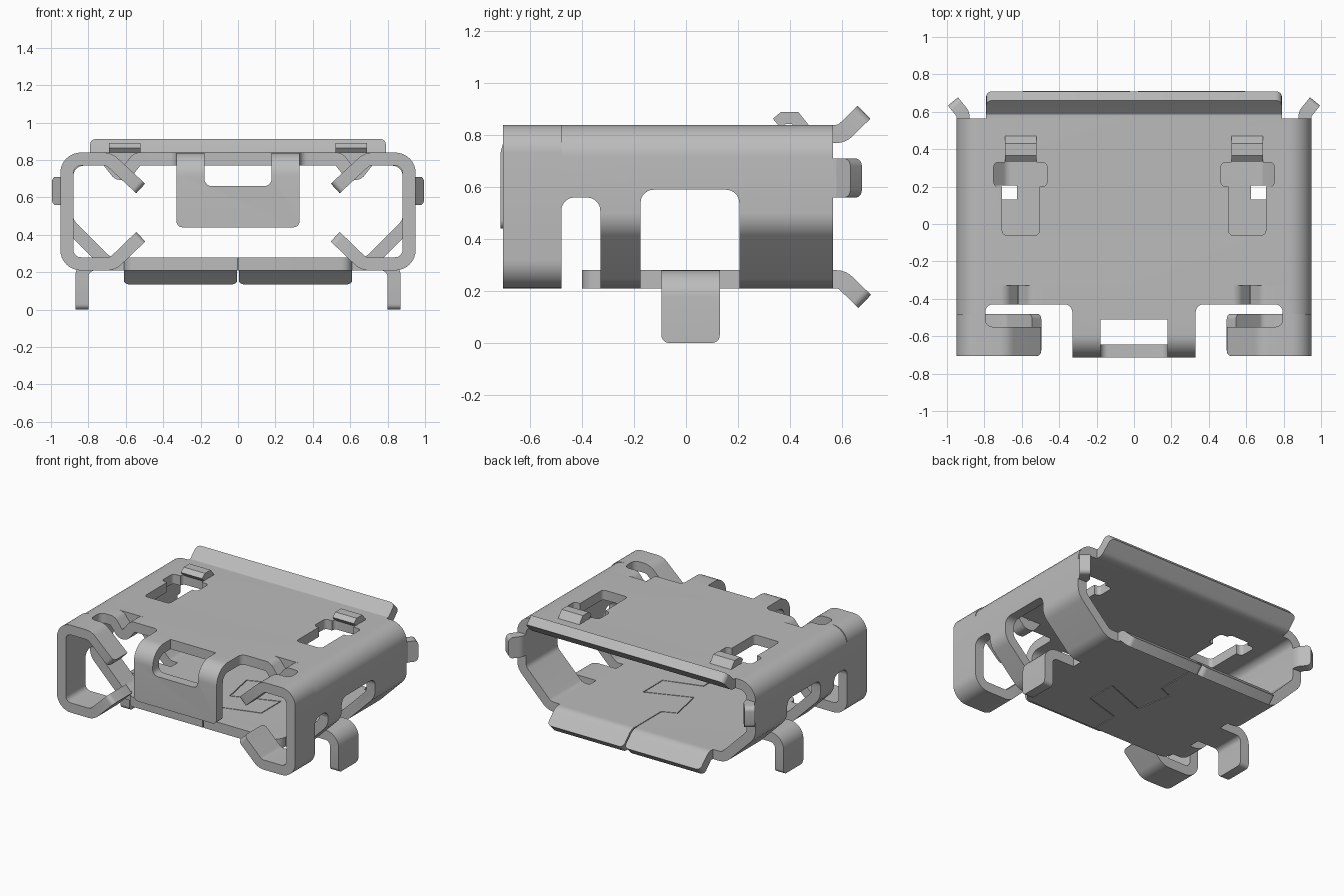
import bpy, bmesh, math
from mathutils import Vector

if "Cube" in bpy.data.objects:
    bpy.data.objects.remove(bpy.data.objects["Cube"])

T = 0.07                      # sheet thickness
TOP, BOTTOM, SIDE = 0.805, 0.245, 0.915   # sheet centre lines
BACK = 0.565

steel = bpy.data.materials.new("grey_steel")
steel.use_nodes = True
steel.diffuse_color = (0.5, 0.5, 0.5, 1)
steel.node_tree.nodes["Principled BSDF"].inputs["Base Color"].default_value = (0.5, 0.5, 0.5, 1)


def fillet(path, radius, closed, steps=8):
    """Round the corners of a 2D path."""
    pts = [Vector(p) for p in path]
    n, out = len(pts), []
    for i, p in enumerate(pts):
        if radius == 0 or (not closed and i in (0, n - 1)):
            out.append(p)
            continue
        a = (pts[i - 1] - p).normalized()
        b = (pts[(i + 1) % n] - p).normalized()
        half = a.angle(b) / 2
        centre = p + (a + b).normalized() * radius / math.sin(half)
        start = p + a * radius / math.tan(half) - centre
        end = p + b * radius / math.tan(half) - centre
        sweep = math.pi - 2 * half
        for k in range(steps + 1):
            t = k / steps
            out.append(centre + (start * math.sin((1 - t) * sweep)
                                 + end * math.sin(t * sweep)) / math.sin(sweep))
    return out


def finish(name, bm):
    bmesh.ops.recalc_face_normals(bm, faces=bm.faces)
    me = bpy.data.meshes.new(name)
    bm.to_mesh(me)
    bm.free()
    me.materials.append(steel)
    ob = bpy.data.objects.new(name, me)
    bpy.context.collection.objects.link(ob)
    return ob


def place(axis, u, v, w):
    return {"x": (w, u, v), "y": (u, w, v), "z": (u, v, w)}[axis]


def sheet(name, path, axis, lo, hi, bend=0.0, thick=T, closed=False, rounds=0.0, ends=(0, 1), sides=(0, 1)):
    """Bent strip: a centre line with thickness, extruded along an axis."""
    pts = fillet(path, bend, closed)
    n = len(pts)
    bm = bmesh.new()
    rings = []
    for i, p in enumerate(pts):
        prev = pts[i - 1] if closed or i else None
        nxt = pts[(i + 1) % n] if closed or i < n - 1 else None
        d1 = (p - prev).normalized() if prev else (nxt - p).normalized()
        d2 = (nxt - p).normalized() if nxt else d1
        m = (d1 + d2).normalized()
        off = Vector((-m.y, m.x)) * (thick / 2 / m.dot(d1))
        rings.append([bm.verts.new(place(axis, *q, w))
                      for q, w in ((p + off, lo), (p - off, lo), (p - off, hi), (p + off, hi))])
    for i in range(n if closed else n - 1):
        a, b = rings[i], rings[(i + 1) % n]
        for k in range(4):
            bm.faces.new((a[k], a[(k + 1) % 4], b[(k + 1) % 4], b[k]))
    if not closed:
        bm.faces.new(rings[0])
        bm.faces.new(rings[-1])
        if rounds:
            edges = [bm.edges.get(rings[-e][2 * s:2 * s + 2]) for e in ends for s in sides]
            bmesh.ops.bevel(bm, geom=edges, offset=rounds, segments=5, profile=0.5, affect="EDGES")
    return finish(name, bm)


def cutter(axis, x, y, z, r=0.04):
    """Block with rounded edges along one axis."""
    bm = bmesh.new()
    bmesh.ops.create_cube(bm, size=1)
    for v in bm.verts:
        v.co = [(r_[0] + r_[1]) / 2 + c * (r_[1] - r_[0]) for c, r_ in zip(v.co, (x, y, z))]
    k = "xyz".index(axis)
    edges = [e for e in bm.edges if abs(e.verts[0].co[k] - e.verts[1].co[k]) > 1e-4]
    bmesh.ops.bevel(bm, geom=edges, offset=r, segments=5, profile=0.5, affect="EDGES")
    return finish("cutter", bm)


def cut(targets, tool):
    for ob in targets:
        mod = ob.modifiers.new("cut", "BOOLEAN")
        mod.operation, mod.solver, mod.object = "DIFFERENCE", "EXACT", tool
        bpy.context.view_layer.objects.active = ob
        bpy.ops.object.modifier_apply(modifier=mod.name)
    bpy.data.objects.remove(tool)


def span(s, a, b):
    return tuple(sorted((s * a, s * b)))


def flip(path, s):
    return [(s * u, v) for u, v in path]


# Main shell with slanted lower corners
half = [(SIDE, TOP), (SIDE, 0.465), (0.695, BOTTOM)]
shell = sheet("main_shell", half + flip(half[::-1], -1), "y", -0.33, BACK, bend=0.09, closed=True)

# Upper band joining the shell to the front frame
arch = [(SIDE, 0.45), (SIDE, TOP)]
band = sheet("upper_band", arch + flip(arch[::-1], -1), "y", -0.48, -0.33, bend=0.09)
cut([band], cutter("x", (-1.2, 1.2), (-0.48, -0.33), (0.2, 0.56), 0.05))

# Bottom front lip
lip = sheet("bottom_front_lip", [(-0.61, BOTTOM), (0.61, BOTTOM)], "y", -0.40, -0.33,
            rounds=0.06, sides=(0,))

# Front hook with its window
hook = sheet("front_hook", [(-0.48, TOP), (-0.68, TOP), (-0.68, 0.44)], "x", -0.33, 0.33,
             bend=0.09, rounds=0.035, ends=(1,))
cut([hook], cutter("y", (-0.18, 0.18), (-0.9, -0.51), (0.66, 1.0)))

# Rear top flare
sheet("rear_top_flare", [(BACK, TOP), (0.60, TOP), (0.685, 0.888)], "x", -0.79, 0.79,
      bend=0.05, rounds=0.035, ends=(1,))

for s, side in ((1, "left"), (-1, "right")):
    # Front frame with inward wings
    wing = [(0.52, 0.648), (0.69, TOP), (SIDE, TOP), (SIDE, BOTTOM), (0.67, BOTTOM), (0.52, 0.39)]
    frame = sheet(side + "_front_frame", flip(wing, s), "y", -0.705, -0.48, bend=0.075, rounds=0.03)
    cut([frame, band], cutter("z", span(s, 0.33, 0.795), (-0.55, -0.43), (0.55, 1.0)))

    # Pressed dimple in the upper band
    cut([band], cutter("z", span(s, 0.49, 0.75), (-0.5, -0.3), (0.6, 1.0), 0.01))
    dip = [(0.75, TOP), (0.70, TOP), (0.64, 0.728), (0.60, 0.728), (0.54, TOP), (0.49, TOP)]
    sheet(side + "_dimple", flip(dip, s), "y", -0.43, -0.33, bend=0.03)

    # Latch windows in the top
    for x, y in (((0.465, 0.75), (0.20, 0.33)), ((0.505, 0.705), (-0.06, 0.26)),
                 ((0.52, 0.69), (0.25, 0.36))):
        cut([shell], cutter("z", span(s, *x), y, (0.6, 1.0), 0.025))

    # Raised spring tab behind each window
    sheet(side + "_spring_tab", [(0.465, 0.81), (0.42, 0.866), (0.375, 0.866), (0.35, 0.845)],
          "x", *span(s, 0.52, 0.69), thick=0.048)

    # Side opening and mounting leg
    cut([shell], cutter("x", span(s, 0.625, 1.2), (-0.175, 0.205), (0.0, 0.59), 0.05))
    sheet(side + "_mounting_leg", flip([(0.625, BOTTOM), (0.835, BOTTOM), (0.835, 0)], s),
          "y", -0.095, 0.13, bend=0.07, rounds=0.03, ends=(1,))

    # Rear flares at the bottom and side
    sheet(side + "_rear_bottom_flare", [(BACK, BOTTOM), (0.60, BOTTOM), (0.688, 0.16)], "x",
          *span(s, 0.005, 0.61), bend=0.05, rounds=0.03, ends=(1,))
    sheet(side + "_rear_side_flare", flip([(SIDE, BACK), (SIDE, 0.59), (0.968, 0.655)], s), "z",
          0.56, 0.71, bend=0.04, rounds=0.03, ends=(1,))

# Interlocking seam in the bottom plate
seam = [(0, 0.7), (0, 0.28), (-0.1, 0.24), (-0.05, -0.02), (0.27, 0.1), (0.27, -0.12), (0, -0.2), (0, -0.5)]
cut([shell, lip], sheet("seam_cutter", seam, "z", 0.1, 0.4, thick=0.006))

# Smooth bends, sharp sheet edges
bpy.ops.object.select_all(action="DESELECT")
for ob in bpy.context.collection.objects:
    if ob.type == "MESH" and ob.data.materials and ob.data.materials[0] == steel:
        ob.select_set(True)
        bpy.context.view_layer.objects.active = ob
bpy.ops.object.shade_smooth_by_angle(angle=math.radians(30))
